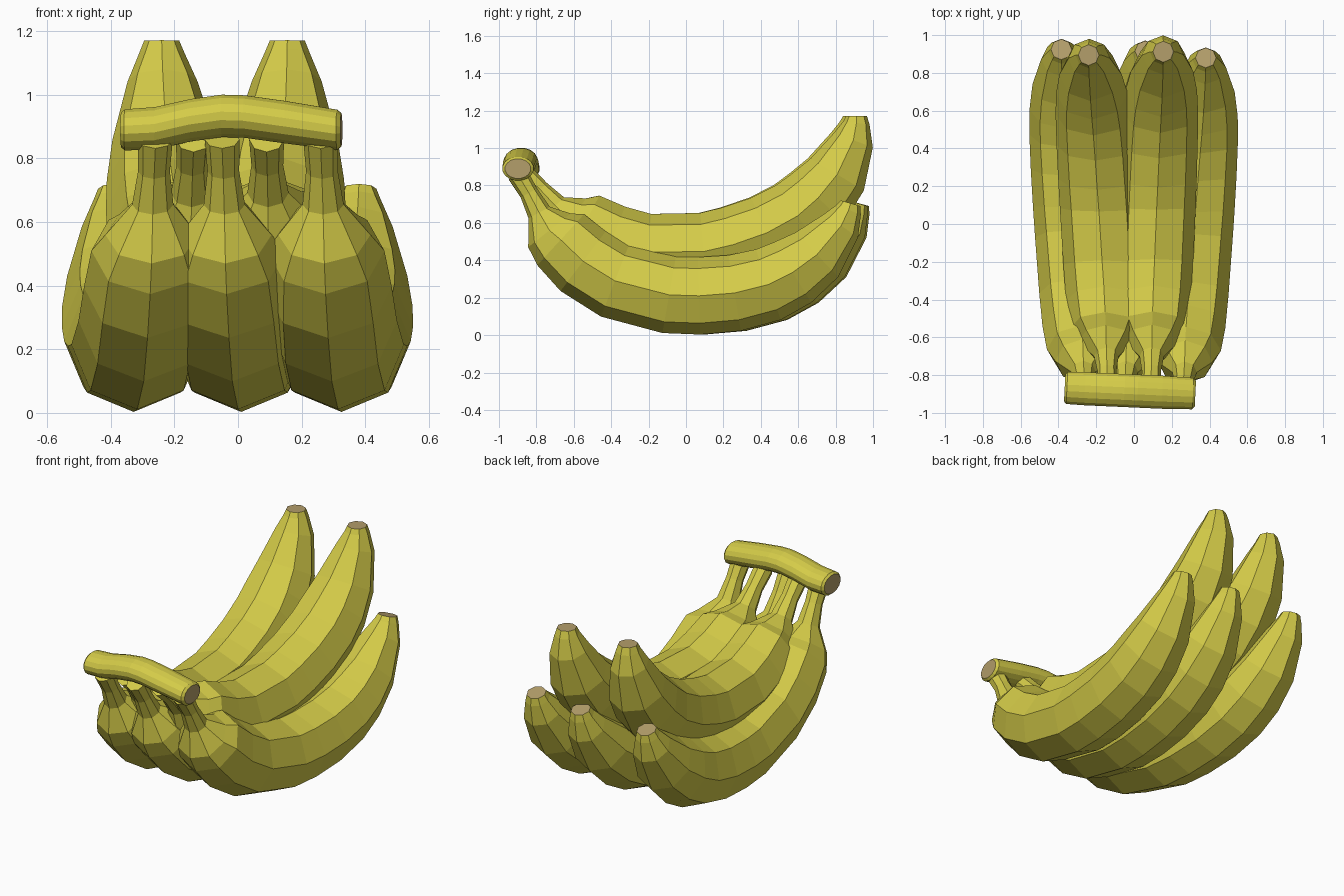
import bpy, bmesh, math
from mathutils import Vector, Matrix

if "Cube" in bpy.data.objects:
    bpy.data.objects.remove(bpy.data.objects["Cube"], do_unlink=True)


def material(name, rgb):
    m = bpy.data.materials.new(name)
    m.use_nodes = True
    m.diffuse_color = (*rgb, 1)
    m.node_tree.nodes["Principled BSDF"].inputs["Base Color"].default_value = (*rgb, 1)
    return m


YELLOW = material("banana yellow", (0.66, 0.60, 0.065))
TAN = material("cut end tan", (0.45, 0.34, 0.145))


def loft(name, rings, tan_caps):
    """Skin a list of vertex rings; tan_caps says which end caps are tan."""
    bm = bmesh.new()
    loops = [[bm.verts.new(p) for p in ring] for ring in rings]
    n = len(loops[0])
    for a, b in zip(loops, loops[1:]):
        for i in range(n):
            j = (i + 1) % n
            bm.faces.new((a[i], a[j], b[j], b[i]))
    for loop, tan in zip((loops[0], loops[-1]), tan_caps):
        bm.faces.new(loop).material_index = int(tan)
    bmesh.ops.recalc_face_normals(bm, faces=bm.faces[:])
    mesh = bpy.data.meshes.new(name)
    bm.to_mesh(mesh)
    bm.free()
    mesh.materials.append(YELLOW)
    mesh.materials.append(TAN)
    ob = bpy.data.objects.new(name, mesh)
    bpy.context.collection.objects.link(ob)
    return ob


# Banana spine from stem to tip: y, z, radius
SPINE = [
    (-0.90, 0.86, 0.055), (-0.84, 0.76, 0.050), (-0.785, 0.655, 0.065),
    (-0.73, 0.56, 0.145), (-0.67, 0.51, 0.185), (-0.55, 0.395, 0.20),
    (-0.38, 0.29, 0.205), (-0.09, 0.215, 0.207), (0.07, 0.21, 0.207),
    (0.26, 0.225, 0.205), (0.44, 0.27, 0.20), (0.57, 0.335, 0.19),
    (0.70, 0.43, 0.165), (0.83, 0.585, 0.11), (0.87, 0.67, 0.07),
    (0.88, 0.705, 0.055),
]
PIVOT = Vector((0, SPINE[0][0], SPINE[0][1]))


def banana(name, stem_x, tip_x, lift, stretch, shift):
    turn = Matrix.Rotation(math.radians(lift), 3, "X")
    pts = [Vector((0, y, z)) for y, z, r in SPINE]
    rings = []
    for i, c in enumerate(pts):
        t = (pts[min(i + 1, len(pts) - 1)] - pts[max(i - 1, 0)]).normalized()
        down = Vector((0, t.z, -t.y))
        ring = []
        for k in range(8):
            a = k * math.tau / 8
            p = c + SPINE[i][2] * (down * math.cos(a) + Vector((math.sin(a), 0, 0)))
            p = turn @ (p - PIVOT)
            p.y = p.y * stretch + shift
            along = (c.y - pts[0].y) / (pts[-1].y - pts[0].y)
            p.x += stem_x + (tip_x - stem_x) * along
            ring.append(p + PIVOT)
        rings.append(ring)
    loft(name, rings, (False, True))


# Lower row of three, upper row of two
banana("lower_banana_left", 0.26, 0.38, 0, 1.0, 0)
banana("lower_banana_middle", -0.05, 0.06, 0, 1.02, 0)
banana("lower_banana_right", -0.26, -0.385, 0, 1.025, 0)
banana("upper_banana_left", 0.09, 0.155, 15, 1.01, 0.035)
banana("upper_banana_right", -0.14, -0.24, 15, 1.0, 0.035)

# Crown bar joining the stems: x, centre z, scale of its oval section
BAR = [
    (-0.367, 0.89, 0.82), (-0.355, 0.89, 0.97), (-0.26, 0.895, 1),
    (-0.15, 0.92, 1), (-0.05, 0.934, 1), (0.02, 0.932, 1),
    (0.15, 0.914, 1), (0.312, 0.89, 0.95), (0.325, 0.89, 0.78),
]
bar_rings = []
for x, z, s in BAR:
    y = -0.884 - 0.045 * x
    ring = []
    for k in range(16):
        a = (k + 0.5) * math.tau / 16
        across = 0.089 * s * math.cos(a)
        ring.append(Vector((x + 0.05 * across, y + across, z + 0.068 * s * math.sin(a))))
    bar_rings.append(ring)
loft("crown_bar", bar_rings, (True, True))
